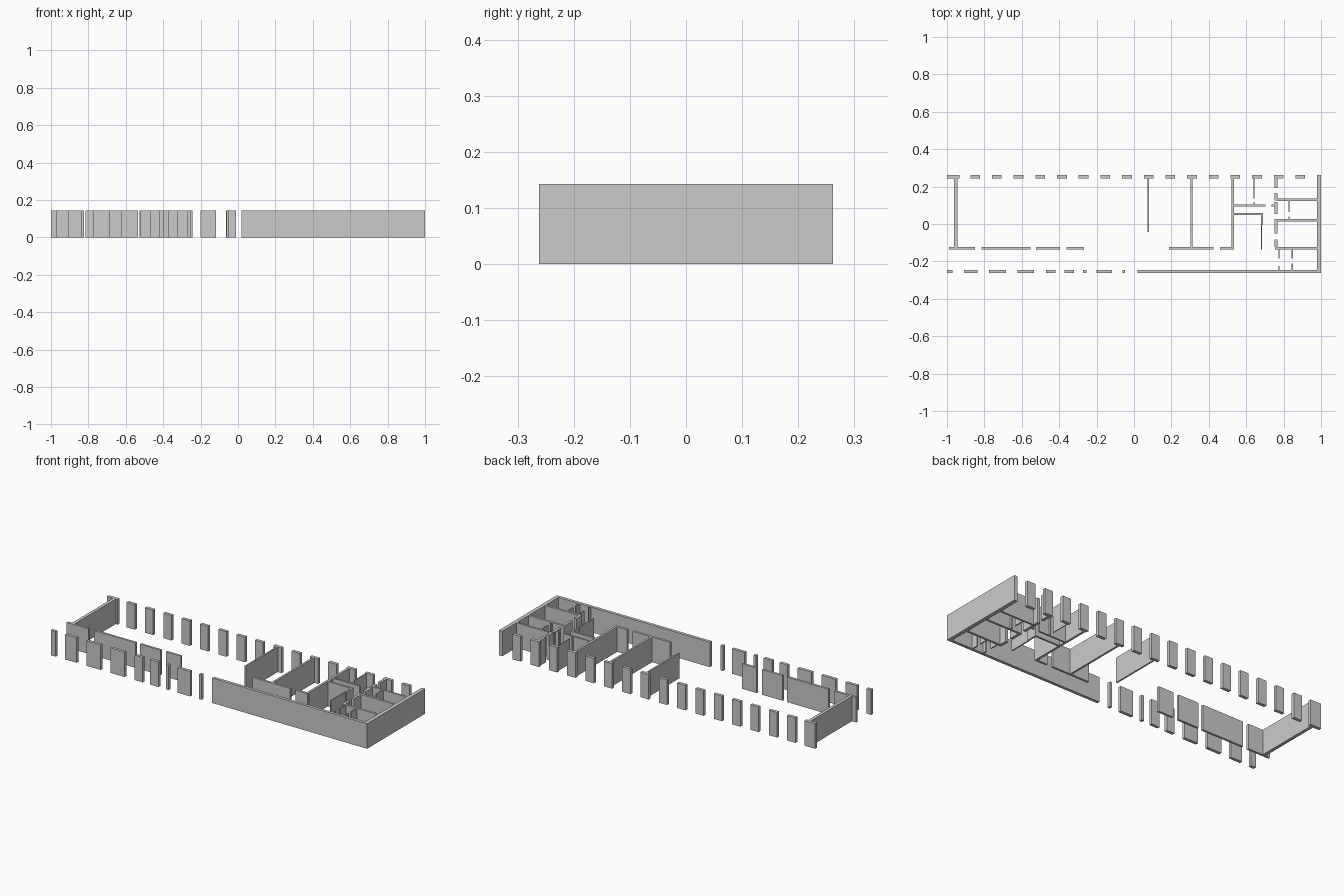
import bpy, bmesh

H = 0.143  # shared wall height


def walls(name, rects):
    """One object made of upright boxes, each given as x0, x1, y0, y1."""
    bm = bmesh.new()
    for x0, x1, y0, y1 in rects:
        for v in bmesh.ops.create_cube(bm, size=1)["verts"]:
            v.co.x = x1 if v.co.x > 0 else x0
            v.co.y = y1 if v.co.y > 0 else y0
            v.co.z = H if v.co.z > 0 else 0
    mesh = bpy.data.meshes.new(name)
    bm.to_mesh(mesh)
    bm.free()
    bpy.context.collection.objects.link(bpy.data.objects.new(name, mesh))


def along_x(name, y0, y1, spans):
    walls(name, [(a, b, y0, y1) for a, b in spans])


def along_y(name, x0, x1, spans):
    walls(name, [(x0, x1, a, b) for a, b in spans])


# Back facade: evenly spaced window piers with corner piers
piers = [(-0.849 + i * 0.1159 - 0.026, -0.849 + i * 0.1159 + 0.026) for i in range(16)]
along_x("back_piers", 0.244, 0.262, [(-1, -0.932)] + piers)

# Front facade: irregular piers, then a long solid wall
along_x("front_piers", -0.262, -0.245,
        [(-1, -0.97), (-0.91, -0.838), (-0.775, -0.685), (-0.622, -0.535),
         (-0.47, -0.42), (-0.372, -0.32), (-0.272, -0.255), (-0.2, -0.118),
         (-0.062, -0.048)])
along_x("front_solid_wall", -0.262, -0.245, [(0.02, 0.98)])

# End walls
along_y("right_end_wall", 0.978, 1.0, [(-0.262, 0.262)])
along_y("left_end_wall", -0.962, -0.944, [(-0.124, 0.244)])

# Corridor wall with door gaps
along_x("corridor_wall", -0.137, -0.124,
        [(-0.99, -0.85), (-0.815, -0.553), (-0.524, -0.395), (-0.36, -0.266),
         (0.188, 0.424), (0.459, 0.534), (0.753, 0.978)])

# Room dividers
along_y("short_divider", 0.072, 0.081, [(-0.043, 0.244)])
along_y("middle_divider", 0.301, 0.312, [(-0.124, 0.244)])
along_y("service_divider", 0.522, 0.535, [(-0.124, 0.244)])
along_y("stair_core_wall", 0.752, 0.768,
        [(0.192, 0.244), (0.125, 0.165), (0.054, 0.118), (-0.05, 0.027), (-0.124, -0.083)])

# Service rooms left of the core wall
along_x("service_upper_wall", 0.094, 0.104, [(0.535, 0.703), (0.735, 0.754)])
along_x("service_lower_wall", 0.047, 0.058, [(0.535, 0.69)])
along_y("service_side_wall", 0.68, 0.69, [(-0.005, 0.047)])
along_y("service_side_partition", 0.678, 0.685, [(-0.137, -0.005)])
along_y("service_thin_partition", 0.638, 0.643, [(0.136, 0.244), (0.104, 0.117)])

# Rooms right of the core wall
along_x("right_upper_wall", 0.124, 0.135, [(0.768, 0.978)])
along_x("right_lower_wall", 0.014, 0.027, [(0.768, 0.978)])
along_y("right_room_partition", 0.825, 0.832, [(0.065, 0.124), (0.027, 0.04)])

# Vestibule partitions at the corridor end
along_y("vestibule_partition_a", 0.773, 0.779, [(-0.185, -0.137), (-0.245, -0.225)])
along_y("vestibule_partition_b", 0.842, 0.849, [(-0.185, -0.137), (-0.245, -0.21)])
